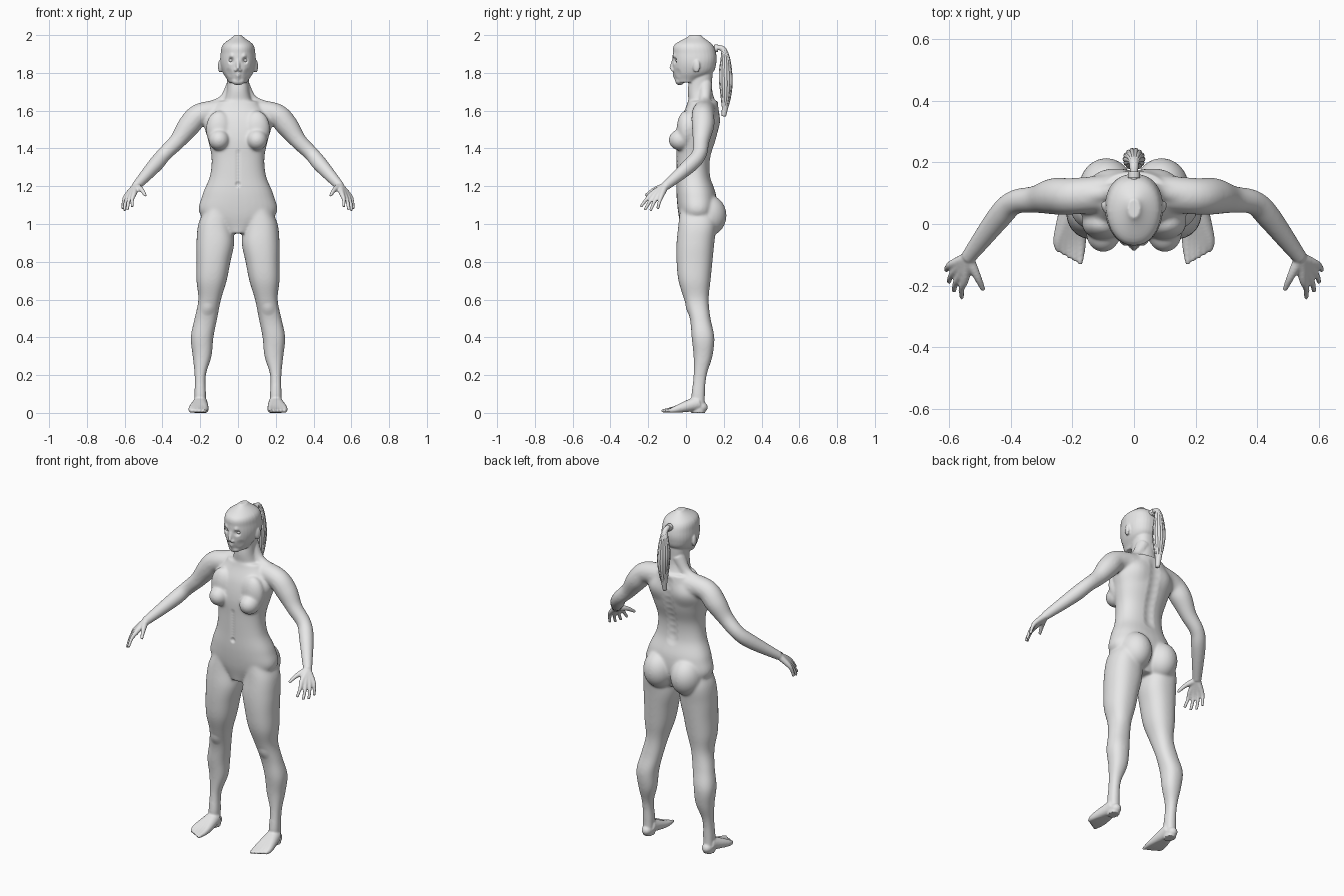
import bpy, bmesh, math, random
from mathutils import Vector, Matrix, kdtree

random.seed(4)
if "Cube" in bpy.data.objects:
    bpy.data.objects.remove(bpy.data.objects["Cube"], do_unlink=True)

shade = Vector((.8, .8, .8, 1))
grey = bpy.data.materials.new("plain_grey")
grey.use_nodes = True
grey.diffuse_color = shade
grey.node_tree.nodes["Principled BSDF"].inputs["Base Color"].default_value = shade
STEPS = 6


# Helpers
def spline(rows):
    """Resample rows of numbers along a smooth curve through them."""
    rows = [Vector(row) for row in rows]
    rows = [rows[0], *rows, rows[-1]]
    result = []
    for before, start, end, after in zip(rows, rows[1:], rows[2:], rows[3:]):
        for step in range(STEPS):
            t = step / STEPS
            leave, arrive = (end - before) / 2, (after - start) / 2
            result.append(start + (end - start) * (t * t * (3 - 2 * t))
                          + leave * (t * (1 - t) ** 2) - arrive * (t * t * (1 - t)))
    return result + [rows[-1]]


def skin(bm, rings):
    """Join rings of points into a closed form."""
    loops = [[bm.verts.new(point) for point in ring] for ring in rings]
    count = len(loops[0])
    for lower, upper in zip(loops, loops[1:]):
        for i in range(count):
            j = (i + 1) % count
            bm.faces.new((lower[i], lower[j], upper[j], upper[i]))
    bm.faces.new(loops[0])
    bm.faces.new(loops[-1])


def oval(power, count):
    for i in range(count):
        angle = math.tau * i / count
        yield [math.copysign(abs(value) ** (2 / power), value)
               for value in (math.cos(angle), math.sin(angle))]


def stack(bm, base, gap, rows, narrow=0):
    """Upright form with evenly spaced rows of centre x, front y, back y, half width."""
    rings = []
    for i, (x, front, back, width) in enumerate(spline(rows)):
        z, middle, depth = base + gap * i / STEPS, (front + back) / 2, (back - front) / 2
        rings.append([(x + width * u * (1 - narrow * max(0, -v)), middle + depth * v, z)
                      for u, v in oval(2.3, 32)])
    skin(bm, rings)


def tube(bm, rows, reference="Y", count=16):
    """Round form along a path of x, y, z, radius."""
    rows = spline(rows)
    points = [row.to_3d() for row in rows]
    axis = Vector((reference == "X", reference == "Y", 0))
    rings = []
    for i, point in enumerate(points):
        tangent = points[min(i + 1, len(points) - 1)] - points[max(i - 1, 0)]
        across = tangent.cross(axis).normalized()
        along = tangent.cross(across).normalized()
        rings.append([point + rows[i][3] * (across * u + along * v) for u, v in oval(2, count)])
    skin(bm, rings)


def ball(bm, centre, size, turn=0):
    matrix = Matrix.Translation(centre) @ Matrix.Rotation(turn, 4, 'Z') @ Matrix.Diagonal((*size, 1))
    bmesh.ops.create_uvsphere(bm, u_segments=24, v_segments=16, radius=1, matrix=matrix)


def mirror(bm):
    copy = bmesh.ops.duplicate(bm, geom=bm.verts[:] + bm.edges[:] + bm.faces[:])["geom"]
    for item in copy:
        if isinstance(item, bmesh.types.BMVert):
            item.co.x *= -1


def finish(obj):
    obj.data.materials.clear()
    obj.data.materials.append(grey)
    obj.data.polygons.foreach_set("use_smooth", [True] * len(obj.data.polygons))


def make(name, bm):
    bmesh.ops.recalc_face_normals(bm, faces=bm.faces[:])
    mesh = bpy.data.meshes.new(name)
    bm.to_mesh(mesh)
    bm.free()
    obj = bpy.data.objects.new(name, mesh)
    bpy.context.scene.collection.objects.link(obj)
    finish(obj)
    return obj


def bake(obj):
    """Replace the mesh with the result of its modifiers."""
    bpy.context.view_layer.update()
    graph = bpy.context.evaluated_depsgraph_get()
    mesh = bpy.data.meshes.new_from_object(obj.evaluated_get(graph))
    obj.modifiers.clear()
    obj.data = mesh


bm = bmesh.new()
# Leg, from sole to hip
stack(bm, 0, .1, [(.2, .03, .1, .03), (.2, .03, .1, .03), (.2, .04, .11, .03), (.19, .04, .14, .05),
                  (.19, .03, .15, .06), (.17, .02, .13, .06), (.15, -.01, .12, .06), (.14, -.04, .13, .08),
                  (.13, -.05, .14, .09), (.12, -.05, .15, .1), (.12, -.04, .16, .09), (.1, -.03, .15, .07)])
# Foot: heel, then five toes fanning from the ankle
ball(bm, (.2, .08, .03), (.03, .035, .03))
for toe in range(5):
    x = .175 + .017 * toe
    tube(bm, [(.2, .06, .05, .04), (x, -.05, .02, .02), (x, .01 * toe - .13, .01, .008)], "X")
# Arm, and the slope from neck to shoulder
tube(bm, [(.08, .1, 1.6, .06), (.2, .09, 1.58, .06), (.26, .09, 1.52, .06), (.32, .08, 1.44, .045),
          (.39, .07, 1.37, .04), (.44, .02, 1.31, .04), (.54, -.11, 1.2, .024)])
tube(bm, [(.02, .1, 1.74, .04), (.08, .1, 1.65, .03), (.2, .09, 1.6, .04)])
# Hand: thumb, then four fingers fanning from the wrist
wrist = (.54, -.11, 1.2, .02)
tube(bm, [wrist, (.51, -.17, 1.18, .013), (.49, -.215, 1.15, .008)])
for finger in range(4):
    t = finger / 3
    knuckle = Vector((.55, -.18, 1.16)).lerp((.59, -.13, 1.15), t)
    tip = Vector((.56, -.24, 1.09)).lerp((.61, -.15, 1.08), t)
    tip += Vector((.01, -.01, -.015)) * math.sin(math.pi * t)
    bend = knuckle.lerp(tip, .5) + Vector((.005, 0, .005))
    tube(bm, [wrist, (*knuckle, .014), (*bend, .01), (*tip, .008)])
# Buttock, chest, ear and nostril
ball(bm, (.09, .115, 1.045), (.09, .1, .11))
ball(bm, (.1, -.03, 1.445), (.056, .062, .056))
ball(bm, (.1, 0, 1.5), (.07, .05, .1))
ball(bm, (.095, .055, 1.835), (.01, .02, .034), -.3)
ball(bm, (.01, -.07, 1.815), (.01, .01, .008))
mirror(bm)
# Torso
stack(bm, .95, .1, [(0, -.02, .12, .06), (0, -.04, .16, .2), (0, -.05, .16, .19), (0, -.05, .13, .15),
                    (0, -.05, .13, .14), (0, -.05, .16, .16), (0, -.03, .18, .18), (0, .01, .17, .11)])
# Neck, head, chin and nose
stack(bm, 1.6, .1, [(0, .02, .17, .09), (0, .01, .14, .06), (0, .02, .14, .06)])
stack(bm, 1.75, .05, [(0, -.05, .06, .05), (0, -.065, .14, .08), (0, -.07, .16, .094), (0, -.07, .16, .092),
                      (0, -.06, .14, .08), (0, .02, .08, .02)], .12)
ball(bm, (0, -.033, 1.757), (.035, .024, .022))
tube(bm, [(0, -.06, 1.88, .01), (0, -.07, 1.85, .01), (0, -.08, 1.82, .01)], "X")
body = make("body", bm)

# Fuse the parts into one surface
remesh = body.modifiers.new("fuse", 'REMESH')
remesh.mode, remesh.voxel_size = 'VOXEL', .005
bake(body)


# Soften the joins, but spare head, hands and feet
def fade(distance):
    return max(0, min(1, distance / .05))


group = body.vertex_groups.new(name="soft")
for vertex in body.data.vertices:
    x, y, z = vertex.co
    weight = fade(.47 - abs(x)) * fade(1.71 - z) * fade(z - .1)
    if weight > 0:
        group.add([vertex.index], weight, 'REPLACE')
for rounds, name in ((30, "soft"), (4, "")):
    smooth = body.modifiers.new("smooth", 'SMOOTH')
    smooth.factor, smooth.iterations, smooth.vertex_group = .5, rounds, name
bake(body)

# Sculpt strokes: centre, radius, push along y
strokes = [
    ((.037, -.06, 1.866), .023, .014),  # eye socket
    ((.036, -.066, 1.89), .02, -.006),  # brow
    ((.05, -.045, 1.8), .03, .005),     # cheek
    ((0, -.065, 1.789), .02, -.007),    # upper lip
    ((0, -.06, 1.773), .02, -.007),     # lower lip
    ((0, -.05, 1.21), .02, .009),       # navel
    ((.16, .01, .55), .04, -.005),      # kneecap
    ((.1, .17, 1.54), .08, .008),       # shoulder blade
]
for i in range(10):
    t = i / 9
    strokes.append(((.025 * t, -.068, 1.781), .007, .002))             # mouth line
    strokes.append(((0, -.05, 1.23 + .15 * t), .02, .003))             # belly line
    strokes.append(((0, .125 + .05 * t, 1.25 + .35 * t), .045, -.006))  # spine
vertices = body.data.vertices
tree = kdtree.KDTree(len(vertices))
for vertex in vertices:
    tree.insert(vertex.co, vertex.index)
tree.balance()
for (x, y, z), radius, push in strokes:
    for side in {x, -x}:
        for point, index, distance in tree.find_range((side, y, z), radius):
            vertices[index].co.y += push * (1 - (distance / radius) ** 2) ** 2
finish(body)

# Eyes
bm = bmesh.new()
ball(bm, (.036, -.041, 1.866), (.015, .014, .011))
mirror(bm)
make("eyes", bm)

# Ponytail: a core with loose locks around it; path of y, z, spread
bm = bmesh.new()
path = [(.13, 1.93, 0), (.2, 1.92, .4), (.21, 1.78, 1), (.21, 1.66, .7), (.2, 1.57, .1)]
tube(bm, [(0, y, z, .01 + .015 * spread) for y, z, spread in path], "X")
locks = 14
for lock in range(locks):
    angle, lift = math.tau * lock / locks, random.uniform(0, .15)
    tube(bm, [(.027 * spread * math.cos(angle), y + .027 * spread * math.sin(angle),
               z + lift * (1.93 - z), .003 + .007 * spread) for y, z, spread in path], "X", 8)
make("ponytail", bm)

# Band that holds the ponytail
bm = bmesh.new()
tube(bm, [(0, .15, 1.93, .02), (0, .17, 1.93, .02)], "X")
make("hair_band", bm)
